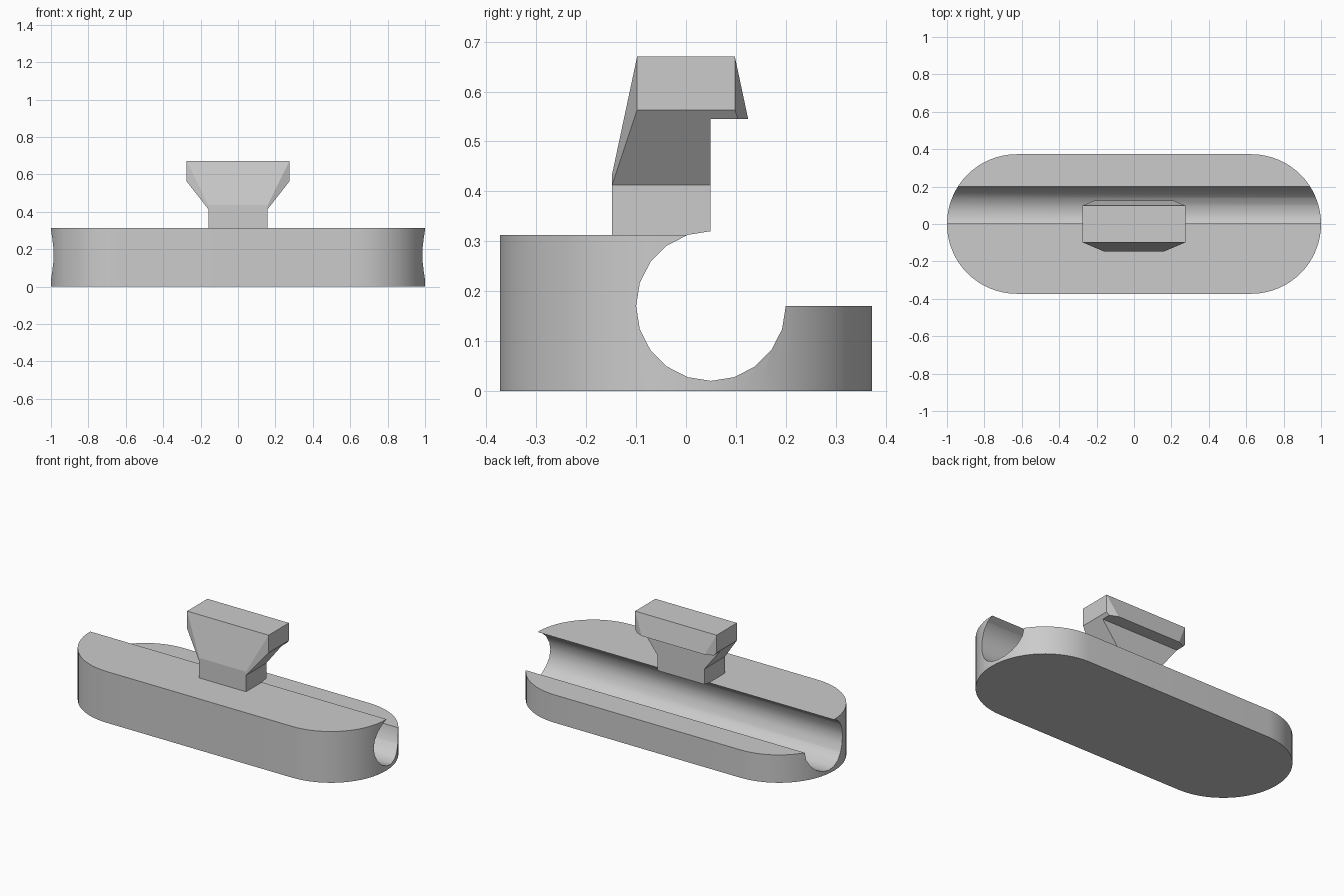
import bpy, bmesh
from math import sin, cos, pi, radians

if "Cube" in bpy.data.objects:
    bpy.data.objects.remove(bpy.data.objects["Cube"], do_unlink=True)

grey = bpy.data.materials.new("plain_grey")
grey.use_nodes = True
grey.diffuse_color = (0.6, 0.6, 0.6, 1)
grey.node_tree.nodes["Principled BSDF"].inputs["Base Color"].default_value = (0.6, 0.6, 0.6, 1)


def make_object(name, bm):
    bmesh.ops.recalc_face_normals(bm, faces=bm.faces[:])
    mesh = bpy.data.meshes.new(name)
    bm.to_mesh(mesh)
    bm.free()
    mesh.materials.append(grey)
    obj = bpy.data.objects.new(name, mesh)
    bpy.context.collection.objects.link(obj)
    return obj


def prism(name, points, offset):
    """Extrude a flat polygon along an offset."""
    bm = bmesh.new()
    face = bm.faces.new([bm.verts.new(p) for p in points])
    ext = bmesh.ops.extrude_face_region(bm, geom=[face])
    moved = [v for v in ext["geom"] if isinstance(v, bmesh.types.BMVert)]
    bmesh.ops.translate(bm, verts=moved, vec=offset)
    return make_object(name, bm)


def side_prism(name, profile, half):
    """Extrude a (y, z) profile across the width."""
    return prism(name, [(-half, y, z) for y, z in profile], (2 * half, 0, 0))


def cut(obj, cutter):
    cutter.hide_render = True
    mod = obj.modifiers.new("cut", 'BOOLEAN')
    mod.operation = 'DIFFERENCE'
    mod.solver = 'EXACT'
    mod.object = cutter
    bpy.context.view_layer.objects.active = obj
    bpy.ops.object.modifier_apply(modifier=mod.name)
    bpy.data.objects.remove(cutter, do_unlink=True)


# Base: rounded slab
R, TOP, SEG = 0.373, 0.3127, 32
outline = []
for side in (1, -1):
    for i in range(SEG + 1):
        a = -pi / 2 + pi * i / SEG
        outline.append((side * (1 - R + R * cos(a)), side * R * sin(a), 0))
base = prism("base", outline, (0, 0, TOP))

# Round channel with an open back and a lowered rear lip
CY, CZ, CR = 0.05, 0.17, 0.15
arc = [(CY + CR * cos(radians(a)), CZ + CR * sin(radians(a)))
       for a in range(0, -253, -18)]
channel = arc + [(arc[-1][0], 0.5), (0.5, 0.5), (0.5, CZ)]
cut(base, side_prism("channel_cutter", channel, 1.2))

# Stem, its underside following the channel
W, D, BACK, NECK = 0.158, 0.148, 0.049, 0.413
side_prism("stem", [(-D, TOP), (arc[-1][0], TOP), (BACK, CZ + CR),
                    (BACK, NECK), (-D, NECK)], W)

# Flared head with tapered front and back
bm = bmesh.new()
for sx in (1, -1):
    for sy in (1, -1):
        for x, y, z in ((W, D, NECK), (W, D, 0.435),
                        (0.275, 0.098, 0.563), (0.275, 0.098, 0.67)):
            bm.verts.new((sx * x, sy * y, z))
bmesh.ops.convex_hull(bm, input=bm.verts[:])
bmesh.ops.dissolve_limit(bm, angle_limit=radians(1), verts=bm.verts[:], edges=bm.edges[:])
head = make_object("head", bm)

# Undercut leaving a hook at the back of the head
cut(head, side_prism("hook_cutter", [(BACK, 0.3), (0.4, 0.3), (0.4, 0.545), (BACK, 0.545)], 0.5))

# Smooth the curved walls only
bpy.ops.object.select_all(action='DESELECT')
base.select_set(True)
bpy.context.view_layer.objects.active = base
bpy.ops.object.shade_smooth_by_angle(angle=radians(30))
